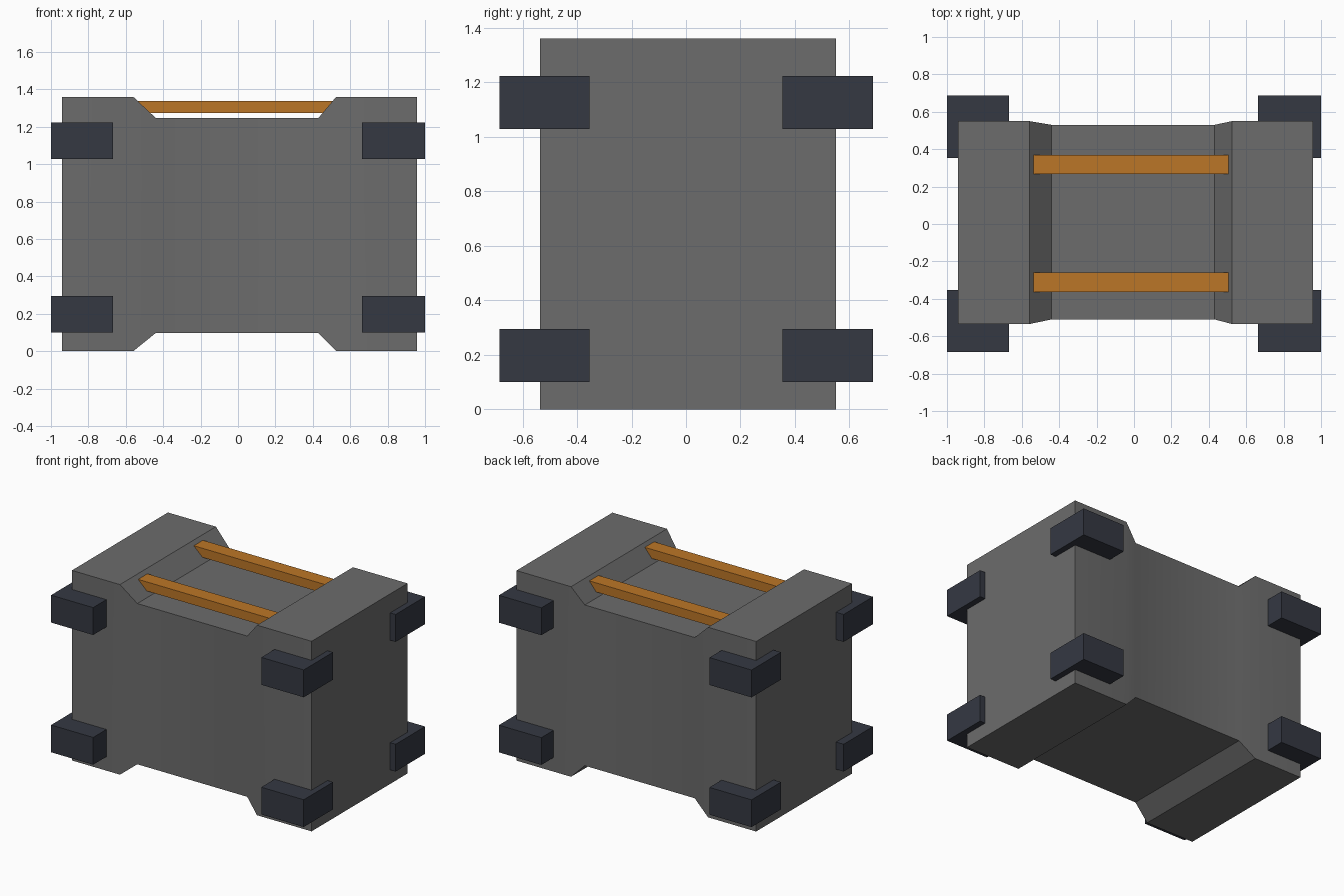
import bpy, bmesh
from math import radians

if "Cube" in bpy.data.objects:
    bpy.data.objects.remove(bpy.data.objects["Cube"])


def material(name, rgb):
    m = bpy.data.materials.new(name)
    m.diffuse_color = (*rgb, 1)
    m.use_nodes = True
    m.node_tree.nodes["Principled BSDF"].inputs["Base Color"].default_value = m.diffuse_color
    return m


def add_object(name, bm, mat):
    bmesh.ops.recalc_face_normals(bm, faces=bm.faces[:])
    me = bpy.data.meshes.new(name)
    bm.to_mesh(me)
    bm.free()
    me.materials.append(mat)
    ob = bpy.data.objects.new(name, me)
    bpy.context.collection.objects.link(ob)
    return ob


def box(name, lo, hi, mat):
    bm = bmesh.new()
    bmesh.ops.create_cube(bm, size=1)
    for v in bm.verts:
        v.co = [(a + b) / 2 + c * (b - a) for a, b, c in zip(lo, hi, v.co)]
    return add_object(name, bm, mat)


grey = material("body_grey", (0.15, 0.15, 0.15))
dark = material("bumper_dark", (0.035, 0.04, 0.055))
orange = material("rail_orange", (0.5, 0.18, 0.02))

# crate body: rectangular sections lofted along x, with a recessed waist
big = (-0.535, 0.55, 0.0, 1.36)
waist = (-0.51, 0.53, 0.097, 1.247)
sections = [(-0.94, big), (-0.56, big), (-0.44, waist),
            (0.43, waist), (0.525, big), (0.957, big)]
bm = bmesh.new()
rings = [[bm.verts.new((x, y, z)) for y, z in
          ((y0, z0), (y1, z0), (y1, z1), (y0, z1))]
         for x, (y0, y1, z0, z1) in sections]
for a, b in zip(rings, rings[1:]):
    for i in range(4):
        j = (i + 1) % 4
        bm.faces.new((a[i], a[j], b[j], b[i]))
bm.faces.new(rings[0])
bm.faces.new(rings[-1])
body = add_object("crate_body", bm, grey)
bpy.context.view_layer.objects.active = body
body.select_set(True)
bpy.ops.object.shade_smooth_by_angle(angle=radians(30))

# eight corner bumpers wrapping the vertical edges
for side, (x0, x1) in (("left", (-1.0, -0.667)), ("right", (0.664, 1.0))):
    for face, (y0, y1) in (("front", (-0.685, -0.354)), ("back", (0.354, 0.687))):
        for level, (z0, z1) in (("lower", (0.1, 0.295)), ("upper", (1.028, 1.224))):
            box(f"{level}_{face}_{side}_bumper", (x0, y0, z0), (x1, y1, z1), dark)

# two carrying rails across the recess, ends sunk into the slopes
for face, (y0, y1) in (("front", (-0.363, -0.258)), ("back", (0.267, 0.37))):
    box(f"{face}_rail", (-0.54, y0, 1.273), (0.51, y1, 1.338), orange)
